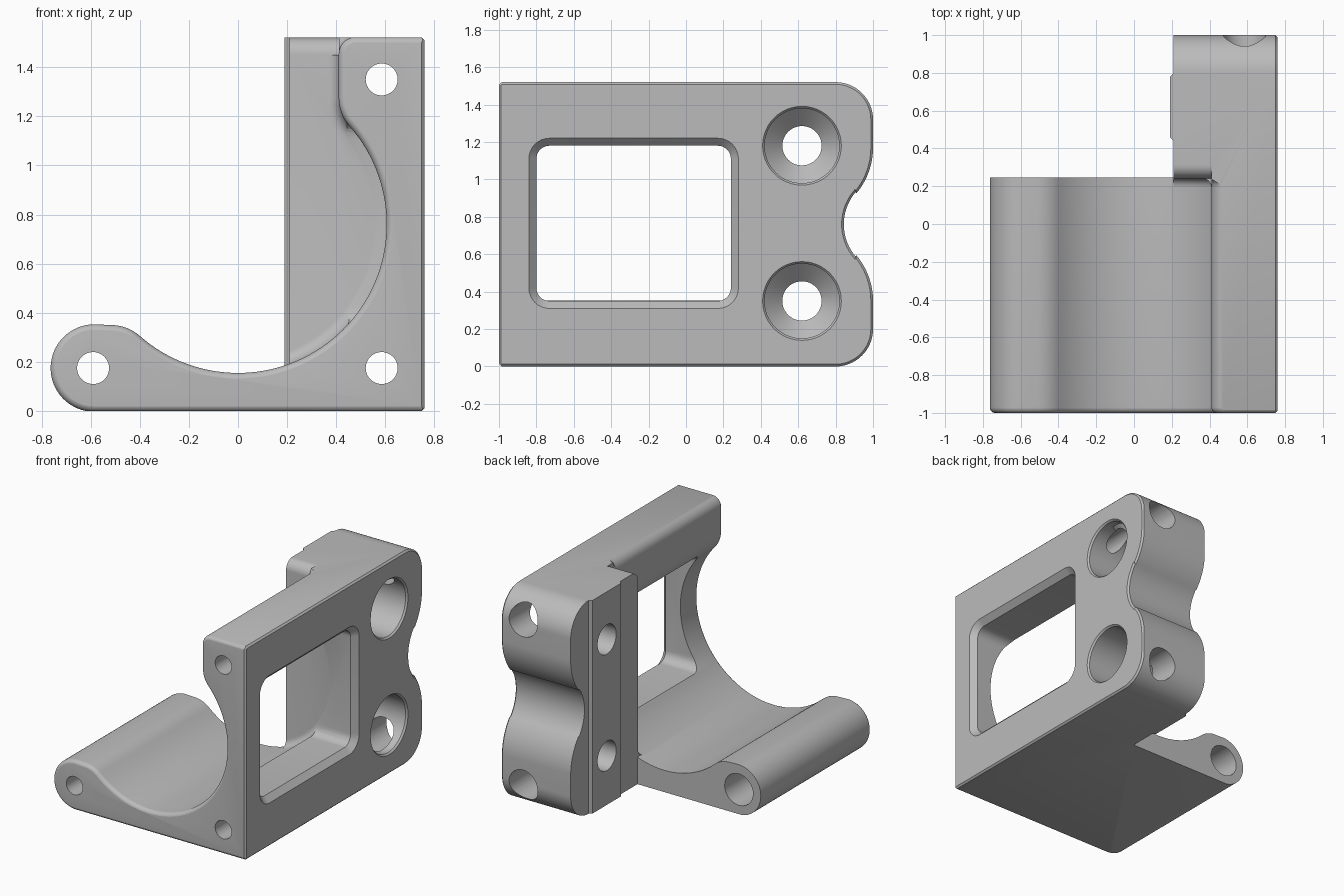
import bpy
import bmesh
from math import cos, sin, radians, pi
from mathutils import Vector

if "Cube" in bpy.data.objects:
    bpy.data.objects.remove(bpy.data.objects["Cube"], do_unlink=True)

grey = bpy.data.materials.new("plain_grey")
grey.use_nodes = True
COLOUR = (0.5, 0.5, 0.5, 1)
grey.diffuse_color = COLOUR
grey.node_tree.nodes["Principled BSDF"].inputs["Base Color"].default_value = COLOUR


def arc(cx, cy, r, a0, a1, n=16):
    angles = [radians(a0 + (a1 - a0) * i / n) for i in range(n + 1)]
    return [(cx + r * cos(a), cy + r * sin(a)) for a in angles]


def circle(cx, cy, r):
    return arc(cx, cy, r, 0, 360, 48)[:-1]


def clean(points):
    """Drop points that repeat their predecessor."""
    out = []
    for p in map(Vector, points):
        if not out or (p - out[-1]).length > 0.004:
            out.append(p)
    return out


def offset(poly, d):
    """Move a counter-clockwise outline inward by d."""
    out = []
    for i, p in enumerate(poly):
        e1 = (p - poly[i - 1]).normalized()
        e2 = (poly[(i + 1) % len(poly)] - p).normalized()
        n1, n2 = Vector((-e1.y, e1.x)), Vector((-e2.y, e2.x))
        out.append(p + (n1 + n2) * d / (1 + n1.dot(n2)))
    return out


PLACE = {"x": lambda a, b, l: (l, a, b),
         "y": lambda a, b, l: (a, l, b),
         "z": lambda a, b, l: (a, b, l)}


def loft(name, axis, rings):
    """Solid through outlines stacked along an axis: (outline, level)."""
    bm = bmesh.new()
    loops = [[bm.verts.new(PLACE[axis](p[0], p[1], level)) for p in poly]
             for poly, level in rings]
    for lo, hi in zip(loops, loops[1:]):
        for i in range(len(lo)):
            bm.faces.new((lo[i - 1], lo[i], hi[i], hi[i - 1]))
    bm.faces.new(loops[0])
    bm.faces.new(loops[-1])
    bmesh.ops.recalc_face_normals(bm, faces=bm.faces)
    mesh = bpy.data.meshes.new(name)
    bm.to_mesh(mesh)
    bm.free()
    mesh.materials.append(grey)
    ob = bpy.data.objects.new(name, mesh)
    bpy.context.collection.objects.link(ob)
    return ob


def combine(target, tool, operation):
    mod = target.modifiers.new("combine", "BOOLEAN")
    mod.operation, mod.solver, mod.object = operation, "EXACT", tool
    bpy.context.view_layer.objects.active = target
    bpy.ops.object.modifier_apply(modifier=mod.name)
    bpy.data.objects.remove(tool, do_unlink=True)


MID = 0.76          # height of the cradle axis
BACK = 0.247        # rear of the cradle

# Cradle outline: upright, round seat and left lobe
cradle_outline = clean(
    [(0.8, -0.003), (0.8, 1.523)]
    + arc(0.48, 1.453, 0.07, 90, 180, 10)
    + arc(0.585, 1.276, 0.175, 180, 221.4, 10)
    + arc(0, MID, 0.605, 41.4, -131.4, 64)
    + arc(-0.516, 0.175, 0.175, 48.6, 90, 10)
    + arc(-0.585, 0.175, 0.178, 90, 270, 32))

# Cradle body with a rounded front edge
R = 0.03
front = [(offset(cradle_outline, R * (1 - sin(a))), -1.001 + R * (1 - cos(a)))
         for a in [i * pi / 12 for i in range(7)]]
body = loft("clamp_bracket", "y", front + [(cradle_outline, BACK)])

# Rear block with its raised pad
block_outline = [(0.21, 0.242), (0.8, 0.242), (0.8, 1.1), (0.21, 1.1),
                 (0.21, 0.8), (0.19, 0.78), (0.19, 0.46), (0.21, 0.44)]
block = loft("rear_block", "z", [(block_outline, -0.1), (block_outline, 1.6)])

# Cove between the cradle and the block
F = 0.05
cove_rings = [(offset(cradle_outline, -F * (1 - cos(a))), 0.242 - F + F * sin(a))
              for a in [i * pi / 12 for i in range(7)]]
cove_rings.append((offset(cradle_outline, -F), 0.26))
cove = loft("cove", "y", cove_rings)
box_outline = [(0.21, -1.2), (0.75, -1.2), (0.75, 0.255), (0.21, 0.255)]
combine(cove, loft("cove_limit", "z", [(box_outline, -0.2), (box_outline, 1.7)]),
        "INTERSECT")
combine(block, cove, "UNION")

# Rounded top front edge of the block
round_cut = ([(0.315, 1.6), (0.1, 1.6), (0.1, 1.45)]
             + arc(0.312, 1.45, 0.07, 180, 90, 10))
combine(block, loft("edge_cut", "x", [(round_cut, 0.1), (round_cut, 0.411)]),
        "DIFFERENCE")
combine(body, block, "UNION")

# Side silhouette with rounded rear corners, waist and chamfered outer edge
side_outline = clean(
    arc(-0.985, 0.015, 0.015, 180, 270, 4)
    + arc(0.8, 0.2, 0.2, -90, 0)
    + arc(0.62, 0.35, 0.38, 0, 39.9)
    + arc(1.11, MID, 0.266, 219.9, 140.1, 24)
    + arc(0.62, 1.17, 0.38, -39.9, 0)
    + arc(0.8, 1.32, 0.2, 0, 90)
    + arc(-0.985, 1.505, 0.015, 90, 180, 4))
combine(body, loft("silhouette", "x", [(side_outline, -1), (side_outline, 0.748),
                                       (offset(side_outline, 0.012), 0.76)]),
        "INTERSECT")

# Window with chamfered mouth
Y0, Y1, Z0, Z1, C = -0.8, 0.24, 0.35, 1.18, 0.07
window = clean(arc(Y0 + C, Z0 + C, C, 180, 270, 8) + arc(Y1 - C, Z0 + C, C, 270, 360, 8)
               + arc(Y1 - C, Z1 - C, C, 0, 90, 8) + arc(Y0 + C, Z1 - C, C, 90, 180, 8))
combine(body, loft("window_cut", "x", [(window, 0.3), (window, 0.72),
                                       (offset(window, -0.05), 0.77)]),
        "DIFFERENCE")

# Side screw holes with deep conical seats
SEAT = [(0.105, 0.1), (0.105, 0.33), (0.2, 0.42), (0.2, 0.748), (0.215, 0.765)]
for z in (0.35, 1.18):
    rings = [(circle(0.62, z, r), x) for r, x in SEAT]
    combine(body, loft("screw_cut", "x", rings), "DIFFERENCE")

# Long bolt holes, wider at the rear
for x, z, rear in ((-0.59, 0.175, BACK), (0.585, 0.175, 1), (0.585, 1.35, 1)):
    rings = [(circle(x, z, r), y) for r, y in
             ((0.065, -1.1), (0.065, rear - 0.42), (0.112, rear - 0.4), (0.112, rear + 0.1))]
    combine(body, loft("bolt_cut", "y", rings), "DIFFERENCE")

# Smooth curved faces, keep edges sharp
bpy.ops.object.select_all(action="DESELECT")
body.select_set(True)
bpy.context.view_layer.objects.active = body
bpy.ops.object.shade_smooth_by_angle(angle=radians(28))
